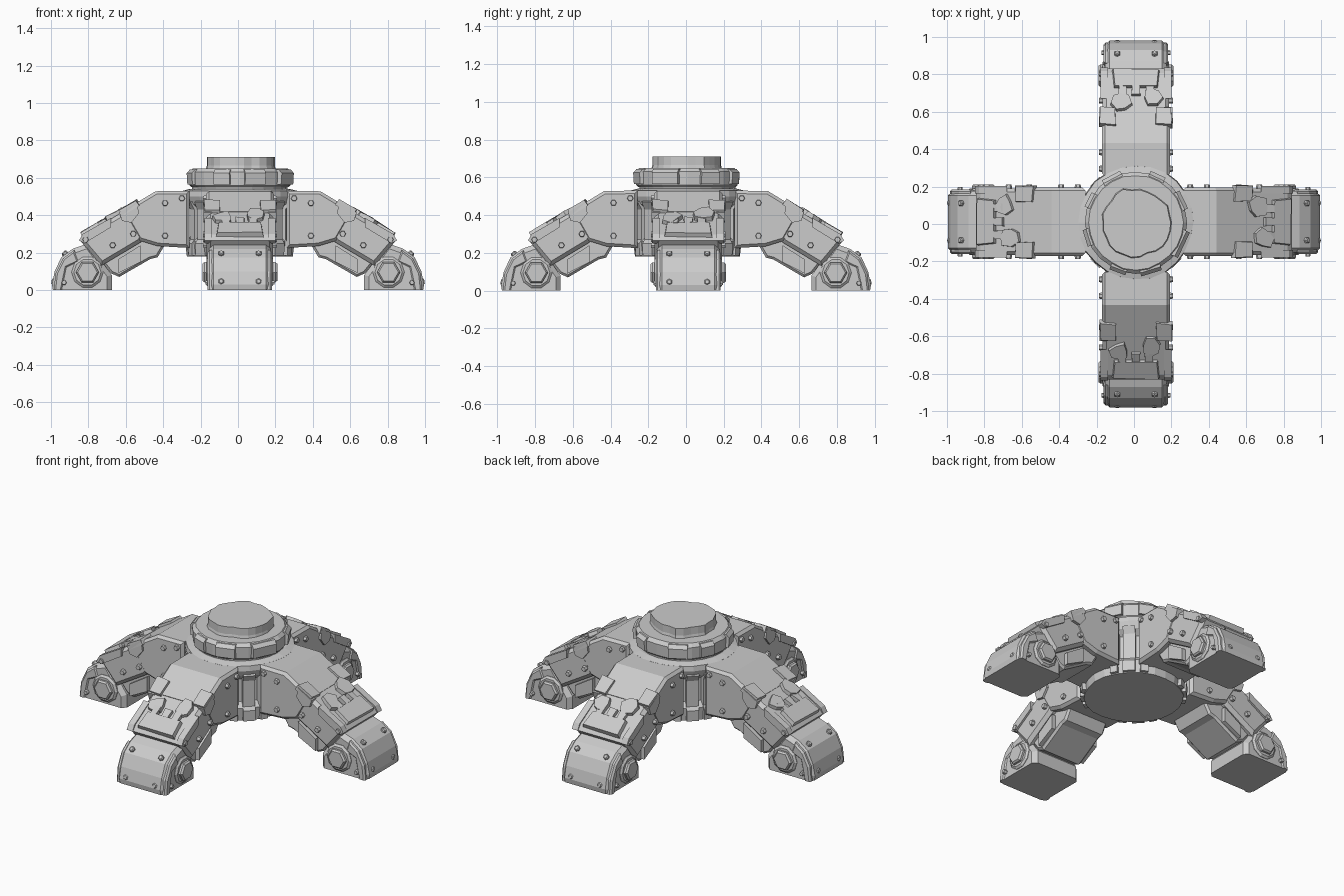
import bpy, bmesh, math, random
from mathutils import Matrix, Vector

if "Cube" in bpy.data.objects:
    bpy.data.objects.remove(bpy.data.objects["Cube"])

random.seed(4)
grey = bpy.data.materials.new("stone grey")
grey.diffuse_color = (0.6, 0.6, 0.6, 1)
grey.use_nodes = True
grey.node_tree.nodes["Principled BSDF"].inputs["Base Color"].default_value = grey.diffuse_color
I = Matrix.Identity(4)


def finish(name, bm, M=I):
    bmesh.ops.recalc_face_normals(bm, faces=bm.faces)
    bm.transform(M)
    me = bpy.data.meshes.new(name)
    bm.to_mesh(me)
    bm.free()
    me.materials.append(grey)
    ob = bpy.data.objects.new(name, me)
    bpy.context.collection.objects.link(ob)
    return ob


def prism(name, pts, y0, y1, M=I, bevel=0.0):
    """Side profile (x, z) extruded from y0 to y1."""
    bm = bmesh.new()
    f = bm.faces.new([bm.verts.new((x, y0, z)) for x, z in pts])
    r = bmesh.ops.extrude_face_region(bm, geom=[f])
    vs = [v for v in r["geom"] if isinstance(v, bmesh.types.BMVert)]
    bmesh.ops.translate(bm, verts=vs, vec=(0, y1 - y0, 0))
    if bevel:
        bmesh.ops.recalc_face_normals(bm, faces=bm.faces)
        # chamfer only the outline edges of the two side faces
        es = [e for e in bm.edges if abs(e.verts[0].co.y - e.verts[1].co.y) < 1e-5
              and max(v.co.z for v in e.verts) > 0.01]
        bmesh.ops.bevel(bm, geom=es, offset=bevel, segments=1, affect='EDGES')
    return finish(name, bm, M)


def lathe(name, prof, n, M=I, jitter=0.0):
    """Profile (r, z) spun about z, with a slightly chipped outline."""
    bm = bmesh.new()
    k = [1 - random.random() * jitter for _ in range(n)]
    rings = [[bm.verts.new((r * k[i] * math.cos(math.tau * i / n),
                            r * k[i] * math.sin(math.tau * i / n), z))
              for i in range(n)] for r, z in prof]
    for a, b in zip(rings, rings[1:]):
        for i in range(n):
            j = (i + 1) % n
            bm.faces.new((a[i], a[j], b[j], b[i]))
    bm.faces.new(rings[0])
    bm.faces.new(rings[-1])
    return finish(name, bm, M)


def plate(name, outline, h, M):
    """Broken plate: outline in the xy plane, raised by h with sloped rims."""
    bm = bmesh.new()
    lo = [bm.verts.new((x, y, -0.02)) for x, y in outline]
    hi = [bm.verts.new((x * 0.93, y * 0.93, h * random.uniform(0.7, 1.1))) for x, y in outline]
    n = len(lo)
    for i in range(n):
        bm.faces.new((lo[i], lo[(i + 1) % n], hi[(i + 1) % n], hi[i]))
    bm.faces.new(lo)
    bm.faces.new(hi)
    return finish(name, bm, M)


def shard(r1, r2, n=7):
    out = []
    for i in range(n):
        a, k = math.tau * i / n, random.uniform(0.7, 1.1)
        out.append((r1 * k * math.cos(a), r2 * k * math.sin(a)))
    return out


def side_rod(name, x, z, r, half, n, M, y=0.0):
    """Short rod lying across the leg."""
    lathe(name, [(r * 0.85, -half), (r, -half + 0.01), (r, half - 0.01), (r * 0.85, half)], n,
          M @ Matrix.Translation((x, y, z)) @ Matrix.Rotation(math.pi / 2, 4, 'X'))


# central column, ring and cap
C = Matrix.Translation((0.01, 0.008, 0))
lathe("column", [(0.285, 0.18), (0.295, 0.26), (0.262, 0.29), (0.262, 0.43),
                 (0.3, 0.46), (0.315, 0.5), (0.31, 0.53), (0.27, 0.54)], 24, C, 0.03)
lathe("neck", [(0.255, 0.52), (0.255, 0.57)], 24, C)
lathe("ring", [(0.262, 0.55), (0.272, 0.56), (0.275, 0.63), (0.255, 0.65), (0.215, 0.65)],
      24, C, 0.025)
lathe("cap", [(0.2, 0.63), (0.19, 0.665), (0.19, 0.71)], 26, C, 0.1)

# raised ring blocks
for i in range(8):
    R = C @ Matrix.Rotation(math.tau * (i + 0.5) / 8 + random.uniform(-0.1, 0.1), 4, 'Z')
    w = random.uniform(0.04, 0.075)
    prism("ring_block", [(0.23, 0.565), (0.28, 0.565), (0.284, 0.625), (0.265, 0.645), (0.23, 0.645)],
          -w, w, R)

# upright ribs between the legs
for q in range(4):
    for a, w in ((-17, 0.022), (0, 0.035), (17, 0.022)):
        R = C @ Matrix.Rotation(math.radians(45 + 90 * q + a), 4, 'Z')
        prism("column_rib", [(0.24, 0.185), (0.3, 0.185), (0.302, 0.25), (0.287, 0.27),
                             (0.287, 0.43), (0.31, 0.47), (0.24, 0.5)], -w, w, R)

SLOPE = math.atan2(0.225, 0.38)


def on_slope(x, y=0.0):
    """Frame on the sloping top of the leg."""
    z = 0.525 - (x - 0.44) * math.tan(SLOPE)
    return Matrix.Translation((x, y, z)) @ Matrix.Rotation(SLOPE, 4, 'Y')


def leg(M):
    # thigh and shin shells
    prism("thigh", [(0.26, 0.53), (0.44, 0.528), (0.62, 0.42), (0.53, 0.265), (0.43, 0.235),
                    (0.26, 0.225)], -0.182, 0.182, M, 0.016)
    prism("shin", [(0.54, 0.463), (0.82, 0.297), (0.845, 0.265), (0.73, 0.13), (0.52, 0.255),
                   (0.47, 0.34)], -0.178, 0.178, M, 0.02)
    # darker-sitting strut under the leg
    prism("under_strut", [(0.38, 0.26), (0.43, 0.175), (0.47, 0.165), (0.635, 0.07), (0.68, 0.09),
                          (0.76, 0.19), (0.55, 0.3)], -0.14, 0.14, M, 0.012)
    # foot with chamfered toe
    prism("foot", [(0.675, 0), (0.99, 0), (0.995, 0.03), (0.98, 0.1), (0.945, 0.175), (0.885, 0.22),
                   (0.80, 0.25), (0.74, 0.17), (0.675, 0.08)], -0.165, 0.165, M, 0.025)
    prism("toe_band", [(0.85, 0.15), (0.915, 0.12), (0.94, 0.0), (0.985, 0.0), (0.975, 0.09),
                       (0.935, 0.17), (0.875, 0.215)], -0.172, 0.172, M, 0.01)
    # ankle hinge
    side_rod("ankle_collar", 0.805, 0.095, 0.085, 0.178, 10, M)
    side_rod("ankle_bolt", 0.805, 0.095, 0.062, 0.2, 6, M)
    # toothed shin guard above the foot
    S = M @ on_slope(0.79)
    plate("shin_guard", [(-0.06, -0.12), (0.05, -0.13), (0.055, 0.13), (-0.06, 0.12)], 0.02, S)
    for y in (-0.075, 0.0, 0.07):
        plate("guard_tooth", [(-0.03, -0.025), (0.03, -0.022), (0.03, 0.022), (-0.03, 0.025)], 0.02,
              M @ on_slope(0.72, y))
    # cracked crust on the slope
    for x, y, a, b in ((0.66, 0.08, 0.07, 0.06), (0.69, -0.09, 0.06, 0.06)):
        plate("crust", shard(a, b), 0.022, M @ on_slope(x, y))
    for s in (-1, 1):
        # knee straps wrapping the edges
        K = M @ on_slope(0.58, s * 0.15)
        plate("knee_strap", [(-0.06, -0.045), (0.055, -0.04), (0.06, 0.045), (-0.05, 0.047)], 0.018, K)
        prism("strap_side", [(0.54, 0.47), (0.635, 0.415), (0.62, 0.37), (0.57, 0.36), (0.53, 0.41)],
              s * 0.15, s * 0.195, M)
        prism("shin_rail", [(0.68, 0.385), (0.83, 0.30), (0.85, 0.265), (0.82, 0.25), (0.68, 0.335)],
              s * 0.15, s * 0.19, M)
        prism("lower_rail", [(0.52, 0.24), (0.64, 0.165), (0.64, 0.09), (0.52, 0.15)],
              s * 0.12, s * 0.165, M)
        # rivets
        for x, z in ((0.39, 0.465), (0.39, 0.29), (0.3, 0.49), (0.67, 0.24), (0.56, 0.3), (0.815, 0.27)):
            side_rod("rivet", x, z, 0.017, 0.02, 6, M, s * 0.178)
        side_rod("foot_rivet", 0.93, 0.04, 0.014, 0.02, 6, M, s * 0.165)
        for x, z, tilt in ((0.985, 0.045, 80), (0.925, 0.195, 45)):
            lathe("toe_rivet", [(0.017, -0.02), (0.017, 0.006), (0.011, 0.012)], 6,
                  M @ Matrix.Translation((x, s * 0.1, z)) @ Matrix.Rotation(math.radians(tilt), 4, 'Y'))


# four legs around the column
for q in range(4):
    along_x = q % 2 == 0
    shift = (0, 0.012, 0) if along_x else (0.01, 0, 0)
    reach = 1.0 if along_x else 0.985
    leg(Matrix.Translation(shift) @ Matrix.Rotation(q * math.pi / 2, 4, 'Z')
        @ Matrix.Diagonal((reach, 1, 1, 1)))
